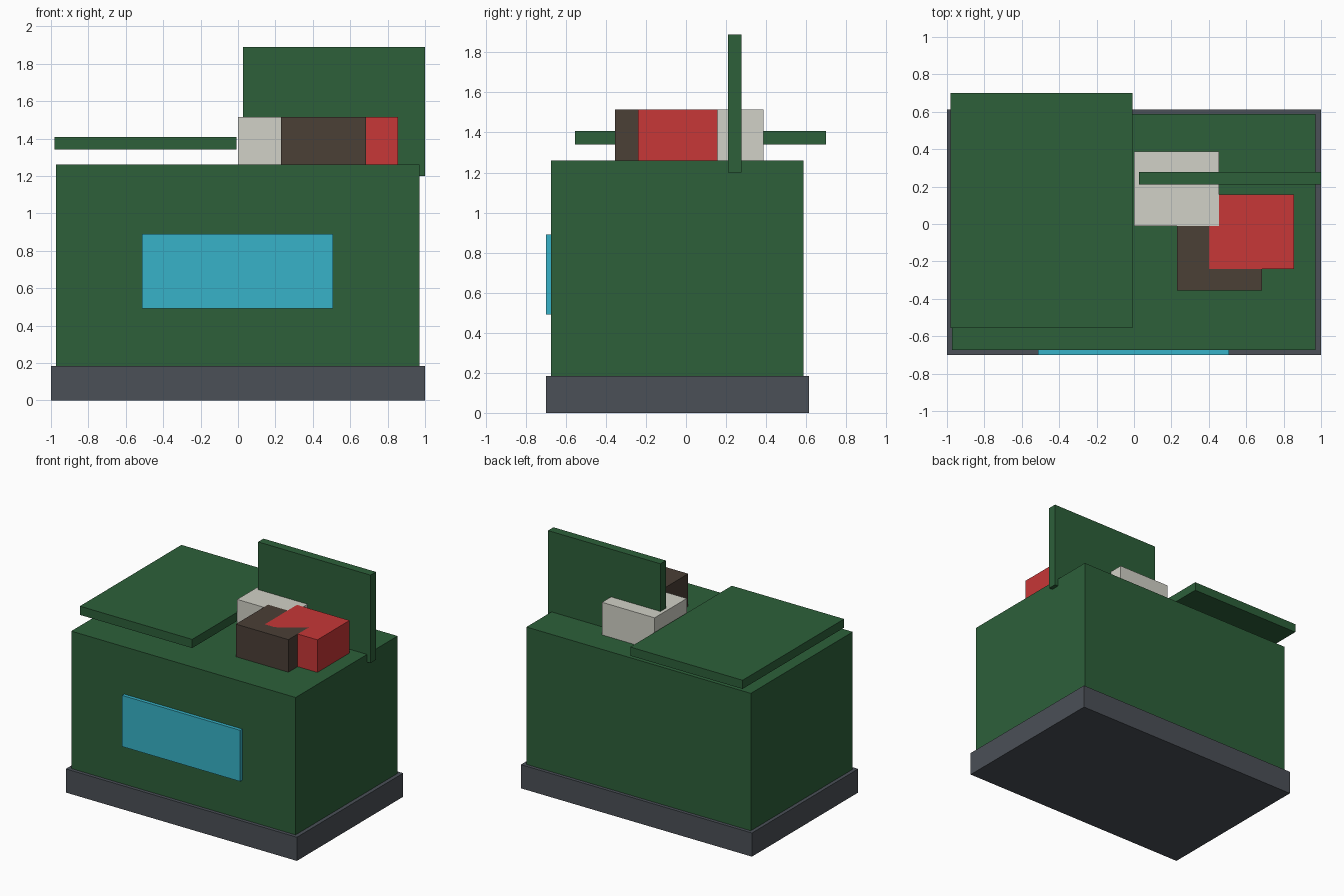
import bpy

if "Cube" in bpy.data.objects:
    bpy.data.objects.remove(bpy.data.objects["Cube"])


def material(name, rgb):
    m = bpy.data.materials.new(name)
    m.diffuse_color = (*rgb, 1.0)
    m.use_nodes = True
    m.node_tree.nodes["Principled BSDF"].inputs["Base Color"].default_value = m.diffuse_color
    return m


def box(name, x, y, z, mat):
    """Box given its (min, max) range on each axis."""
    spans = (x, y, z)
    bpy.ops.mesh.primitive_cube_add(size=1, location=[(a + b) / 2 for a, b in spans])
    ob = bpy.context.object
    ob.name = ob.data.name = name
    for v in ob.data.vertices:
        v.co = [c * (b - a) for c, (a, b) in zip(v.co, spans)]
    ob.data.materials.append(mat)
    return ob


green = material("green", (0.026, 0.117, 0.042))
slate = material("slate", (0.07, 0.08, 0.095))
cyan = material("cyan", (0.038, 0.45, 0.58))
cream = material("cream", (0.64, 0.64, 0.57))
brown = material("brown", (0.07, 0.05, 0.037))
red = material("red", (0.57, 0.038, 0.038))

# Plinth, bin body and front label panel
box("base", (-1, 1), (-0.70, 0.613), (0, 0.185), slate)
box("body", (-0.972, 0.97), (-0.673, 0.587), (0.185, 1.26), green)
box("front_panel", (-0.513, 0.509), (-0.70, -0.66), (0.49, 0.89), cyan)

# Lids: one flat above the left half, one standing open on the right
box("closed_lid", (-0.98, -0.008), (-0.555, 0.70), (1.34, 1.408), green)
box("open_lid", (0.027, 1), (0.21, 0.277), (1.20, 1.888), green)

# Contents poking out, identical boxes placed by their lower corner
for name, x, y, mat in (("cream_box", 0.0, -0.01, cream),
                        ("red_box", 0.40, -0.24, red),
                        ("brown_box", 0.23, -0.355, brown)):
    box(name, (x, x + 0.455), (y, y + 0.398), (1.215, 1.515), mat)
